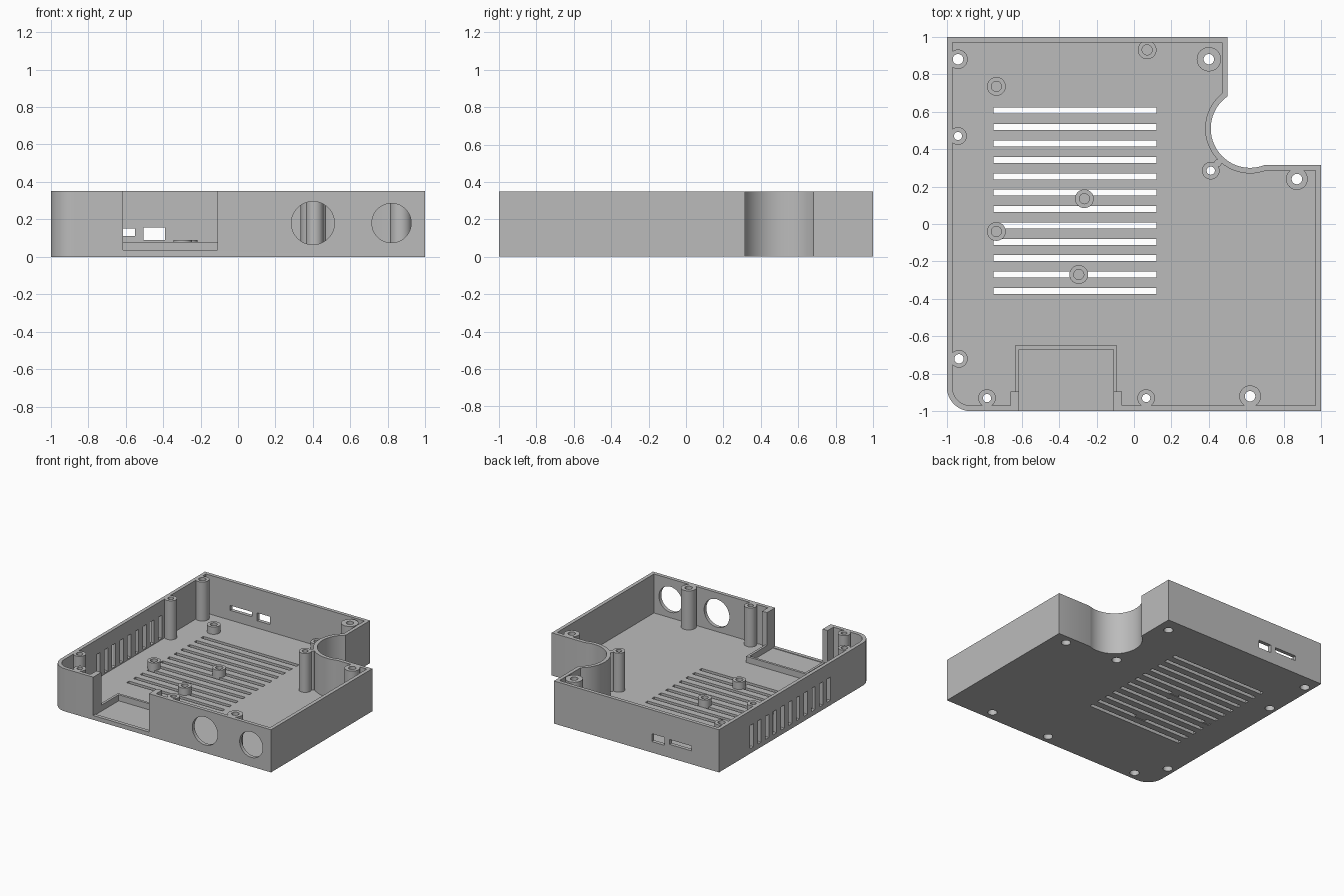
import bpy, bmesh, math
from mathutils import Matrix, Vector

if "Cube" in bpy.data.objects:
    bpy.data.objects.remove(bpy.data.objects["Cube"], do_unlink=True)

HEIGHT, FLOOR, WALL = 0.35, 0.03, 0.03

grey = bpy.data.materials.new("plain grey plastic")
grey.use_nodes = True
colour = (0.5, 0.5, 0.5, 1)
grey.diffuse_color = colour
grey.node_tree.nodes["Principled BSDF"].inputs["Base Color"].default_value = colour


def prism(bm, pts, z0, z1):
    low = [bm.verts.new((x, y, z0)) for x, y in pts]
    top = [bm.verts.new((x, y, z1)) for x, y in pts]
    bm.faces.new(low[::-1])
    bm.faces.new(top)
    for i in range(len(pts)):
        j = (i + 1) % len(pts)
        bm.faces.new((low[i], low[j], top[j], top[i]))


def box(bm, x0, x1, y0, y1, z0, z1):
    prism(bm, [(x0, y0), (x1, y0), (x1, y1), (x0, y1)], z0, z1)


def arc(cx, cy, r, a0, a1, n):
    return [(cx + r * math.cos(a0 + (a1 - a0) * i / n),
             cy + r * math.sin(a0 + (a1 - a0) * i / n)) for i in range(n + 1)]


def disc(bm, x, y, r, z0, z1):
    prism(bm, arc(x, y, r, 0, math.tau, 32)[:-1], z0, z1)


def make(name, bm):
    mesh = bpy.data.meshes.new(name)
    bmesh.ops.recalc_face_normals(bm, faces=bm.faces)
    bm.to_mesh(mesh)
    bm.free()
    mesh.materials.append(grey)
    ob = bpy.data.objects.new(name, mesh)
    bpy.context.collection.objects.link(ob)
    return ob


def combine(ob, bm, operation):
    tool = make("tool", bm)
    mod = ob.modifiers.new("combine", 'BOOLEAN')
    mod.operation, mod.solver, mod.object = operation, 'EXACT', tool
    bpy.context.view_layer.update()
    done = ob.evaluated_get(bpy.context.evaluated_depsgraph_get())
    mesh = bpy.data.meshes.new_from_object(done)
    ob.modifiers.clear()
    ob.data = mesh
    bpy.data.objects.remove(tool, do_unlink=True)


def outline(t):
    """Case footprint, inset by t: one round corner and a round bite."""
    r = 0.21 + t
    start = math.tau - math.asin((0.195 + t) / r)
    end = math.acos(-(0.12 + t) / r)
    return (arc(-0.87, -0.87, 0.13 - t, math.pi, 1.5 * math.pi, 12)
            + [(1 - t, -1 + t), (1 - t, 0.315 - t)]
            + arc(0.62, 0.51, r, start, end, 32)
            + [(0.5 - t, 1 - t), (-1 + t, 1 - t)])


# Open tray
bm = bmesh.new()
prism(bm, outline(0), 0, HEIGHT)
shell = make("case_shell", bm)
bm = bmesh.new()
prism(bm, outline(WALL), FLOOR, HEIGHT + 0.1)
combine(shell, bm, 'DIFFERENCE')

# Screw posts: x, y, outer radius, hole radius
posts = [(-0.94, 0.88, 0.052, 0.028), (-0.94, 0.47, 0.047, 0.022),
         (-0.935, -0.72, 0.047, 0.025), (-0.785, -0.93, 0.047, 0.022),
         (0.065, -0.93, 0.047, 0.022), (0.62, -0.92, 0.058, 0.028),
         (0.87, 0.24, 0.058, 0.028), (0.40, 0.88, 0.065, 0.028),
         (0.41, 0.285, 0.047, 0.022)]
bm = bmesh.new()
for x, y, r, hole in posts:
    disc(bm, x, y, r, 0.01, HEIGHT)
# Jambs beside the front port
for x0, x1 in ((-0.66, -0.615), (-0.11, -0.065)):
    box(bm, x0, x1, -0.99, -0.895, 0.01, HEIGHT)
combine(shell, bm, 'UNION')

# Screw holes with wider mouths underneath
bm = bmesh.new()
for x, y, r, hole in posts:
    disc(bm, x, y, hole, -0.1, HEIGHT + 0.1)
combine(shell, bm, 'DIFFERENCE')
bm = bmesh.new()
for x, y, r, hole in posts:
    disc(bm, x, y, 0.036, -0.1, 0.1)
combine(shell, bm, 'DIFFERENCE')

# Vents, port window, round front holes and rear sockets
bm = bmesh.new()
for i in range(12):
    y = 0.605 - i * 0.0875
    box(bm, -0.75, 0.12, y - 0.016, y + 0.016, -0.1, FLOOR + 0.05)
for i in range(11):
    y = 0.575 - i * 0.1
    box(bm, -1.1, -0.95, y - 0.022, y + 0.022, 0.04, 0.23)
box(bm, -0.615, -0.11, -1.1, -0.96, 0.035, HEIGHT + 0.1)
box(bm, -0.505, -0.39, 0.95, 1.1, 0.09, 0.155)
box(bm, -0.75, -0.55, 0.95, 1.1, 0.11, 0.15)
for x, r in ((0.40, 0.115), (0.82, 0.105)):
    bmesh.ops.create_cone(
        bm, cap_ends=True, segments=48, radius1=r, radius2=r, depth=0.15,
        matrix=Matrix.Translation(Vector((x, -1.02, 0.18)))
        @ Matrix.Rotation(math.pi / 2, 4, 'X'))
combine(shell, bm, 'DIFFERENCE')

# Web tying the inner post to the round bite
bm = bmesh.new()
disc(bm, 0.447, 0.325, 0.02, 0.02, HEIGHT)
parts = [shell, make("post_web", bm)]

# Board standoffs with blind holes
spots = [(-0.735, 0.735), (-0.735, -0.04), (-0.265, 0.135),
         (-0.295, -0.27), (0.07, 0.93)]
bm, holes = bmesh.new(), bmesh.new()
for x, y in spots:
    disc(bm, x, y, 0.05, 0.005, 0.09)
    disc(holes, x, y, 0.027, FLOOR, 0.2)
standoffs = make("board_standoffs", bm)
combine(standoffs, holes, 'DIFFERENCE')
parts.append(standoffs)

# Low frame around the port pocket
bm = bmesh.new()
prism(bm, [(-0.635, -0.9), (-0.615, -0.9), (-0.615, -0.67), (-0.11, -0.67),
           (-0.11, -0.9), (-0.09, -0.9), (-0.09, -0.65), (-0.635, -0.65)],
      0.02, 0.08)
parts.append(make("port_frame", bm))

# Smooth the round walls, keep edges sharp
bpy.ops.object.select_all(action='DESELECT')
for ob in parts:
    ob.select_set(True)
bpy.context.view_layer.objects.active = shell
bpy.ops.object.shade_smooth_by_angle(angle=math.radians(30))
